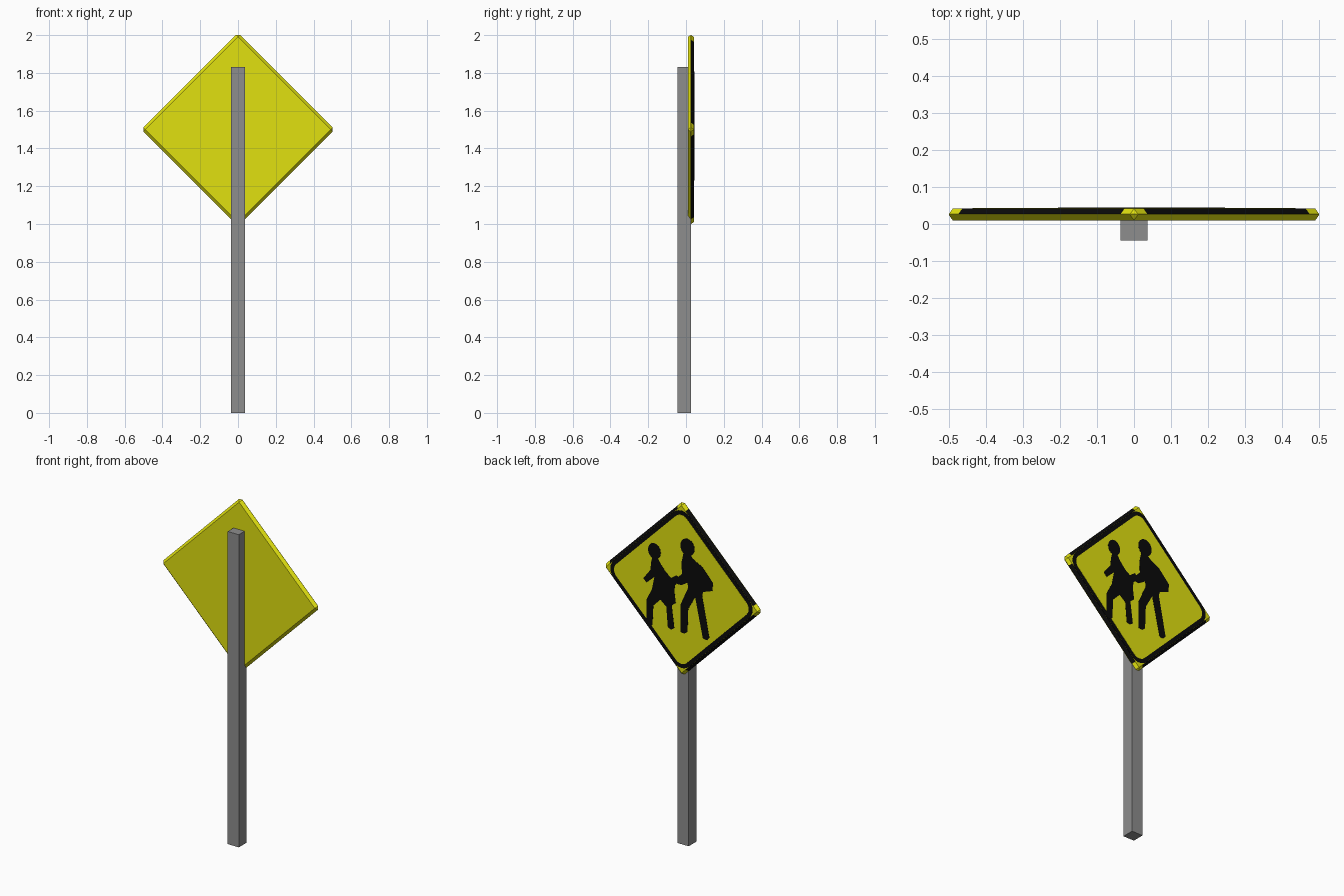
import bpy, bmesh, math
from mathutils import Matrix, Vector

if "Cube" in bpy.data.objects:
    bpy.data.objects.remove(bpy.data.objects["Cube"])


def material(name, rgb):
    m = bpy.data.materials.new(name)
    m.diffuse_color = (*rgb, 1.0)
    m.use_nodes = True
    m.node_tree.nodes["Principled BSDF"].inputs["Base Color"].default_value = m.diffuse_color
    return m


YELLOW = material("sign yellow", (0.75, 0.75, 0.005))
BLACK = material("sign black", (0.003, 0.003, 0.003))
GREY = material("post grey", (0.27, 0.27, 0.27))

CENTRE = Vector((0, 0, 1.5))
TURN = Matrix.Translation(CENTRE) @ Matrix.Rotation(math.radians(45), 4, 'Y')
HALF, BEVEL = 0.3615, 0.015
BACK, FACE = 0.010, 0.0415


def finish(bm, name, *mats):
    bmesh.ops.recalc_face_normals(bm, faces=bm.faces)
    me = bpy.data.meshes.new(name)
    bm.to_mesh(me)
    bm.free()
    for m in mats:
        me.materials.append(m)
    ob = bpy.data.objects.new(name, me)
    bpy.context.collection.objects.link(ob)
    return ob


def box(bm, lo, hi):
    size = Vector(hi) - Vector(lo)
    mid = (Vector(hi) + Vector(lo)) / 2
    bmesh.ops.create_cube(bm, size=1, matrix=Matrix.Translation(mid) @ Matrix.Diagonal((*size, 1)))


def plate(name, outline, thick, mat, turned=False):
    """Thin plate on the sign face from an (x, z) outline."""
    bm = bmesh.new()
    f = bm.faces.new([bm.verts.new((x, FACE - 0.0005, z)) for x, z in outline])
    ext = bmesh.ops.extrude_face_region(bm, geom=[f])["geom"]
    top = [v for v in ext if isinstance(v, bmesh.types.BMVert)]
    bmesh.ops.translate(bm, verts=top, vec=(0, thick + 0.0005, 0))
    if turned:
        bmesh.ops.transform(bm, matrix=TURN, verts=bm.verts)
    return finish(bm, name, mat)


def rounded_square(h, r, n=6):
    pts = []
    for k, (sx, sz) in enumerate(((1, 1), (-1, 1), (-1, -1), (1, -1))):
        for i in range(n + 1):
            a = math.radians(90 * (k + i / n))
            pts.append((sx * (h - r) + r * math.cos(a), sz * (h - r) + r * math.sin(a)))
    return pts


def ellipse(cx, cz, rx, rz, n=20):
    return [(cx + rx * math.cos(2 * math.pi * i / n), cz + rz * math.sin(2 * math.pi * i / n))
            for i in range(n)]


# Post
bm = bmesh.new()
box(bm, (-0.036, -0.044, 0), (0.036, 0.027, 1.83))
finish(bm, "post", GREY)

# Bevelled diamond board; its front slope is black except near the corners
bm = bmesh.new()
box(bm, (-HALF, BACK, -HALF), (HALF, FACE, HALF))
bmesh.ops.bevel(bm, geom=bm.edges[:], offset=BEVEL, segments=1, affect='EDGES')
CUT = 0.31
for axis in ((1, 0, 0), (0, 0, 1)):
    for s in (-CUT, CUT):
        bmesh.ops.bisect_plane(bm, geom=bm.verts[:] + bm.edges[:] + bm.faces[:],
                               plane_co=Vector(axis) * s, plane_no=axis)
bm.normal_update()
for f in bm.faces:
    c = f.calc_center_median()
    slope = 0.3 < f.normal.y < 0.9
    f.material_index = int(slope and min(abs(c.x), abs(c.z)) < CUT)
bmesh.ops.transform(bm, matrix=TURN, verts=bm.verts)
finish(bm, "sign_board", YELLOW, BLACK)

# Painted border: black plate with a yellow field on top
plate("border", rounded_square(0.346, 0.07), 0.0008, BLACK, True)
plate("field", rounded_square(0.323, 0.05), 0.0016, YELLOW, True)

# Two walking figures
PAINT = 0.0025
plate("adult_head", ellipse(-0.04, 1.757, 0.046, 0.05), PAINT, BLACK)
plate("adult_body", [
    (-0.015, 1.72), (-0.05, 1.72), (-0.084, 1.693), (-0.135, 1.668), (-0.206, 1.592),
    (-0.200, 1.544), (-0.142, 1.523), (-0.135, 1.50), (-0.182, 1.265), (-0.165, 1.247),
    (-0.140, 1.250), (-0.090, 1.478), (-0.045, 1.398), (-0.040, 1.262), (-0.020, 1.246),
    (0.004, 1.25), (0.006, 1.408), (-0.045, 1.522), (-0.04, 1.55), (0.0, 1.525),
    (0.032, 1.525), (0.036, 1.55), (-0.004, 1.592), (-0.002, 1.66)], PAINT, BLACK)
plate("child_head", ellipse(0.174, 1.678, 0.041, 0.046), PAINT, BLACK)
plate("child_body", [
    (0.187, 1.64), (0.150, 1.64), (0.135, 1.615), (0.097, 1.571), (0.065, 1.55),
    (0.030, 1.575), (0.010, 1.555), (0.040, 1.515), (0.045, 1.48), (0.036, 1.411),
    (0.062, 1.39), (0.045, 1.262), (0.065, 1.247), (0.087, 1.255), (0.097, 1.373),
    (0.135, 1.404), (0.181, 1.357), (0.187, 1.242), (0.205, 1.229), (0.226, 1.235),
    (0.226, 1.38), (0.190, 1.45), (0.174, 1.527), (0.225, 1.480), (0.246, 1.500),
    (0.200, 1.561), (0.195, 1.61)], PAINT, BLACK)
